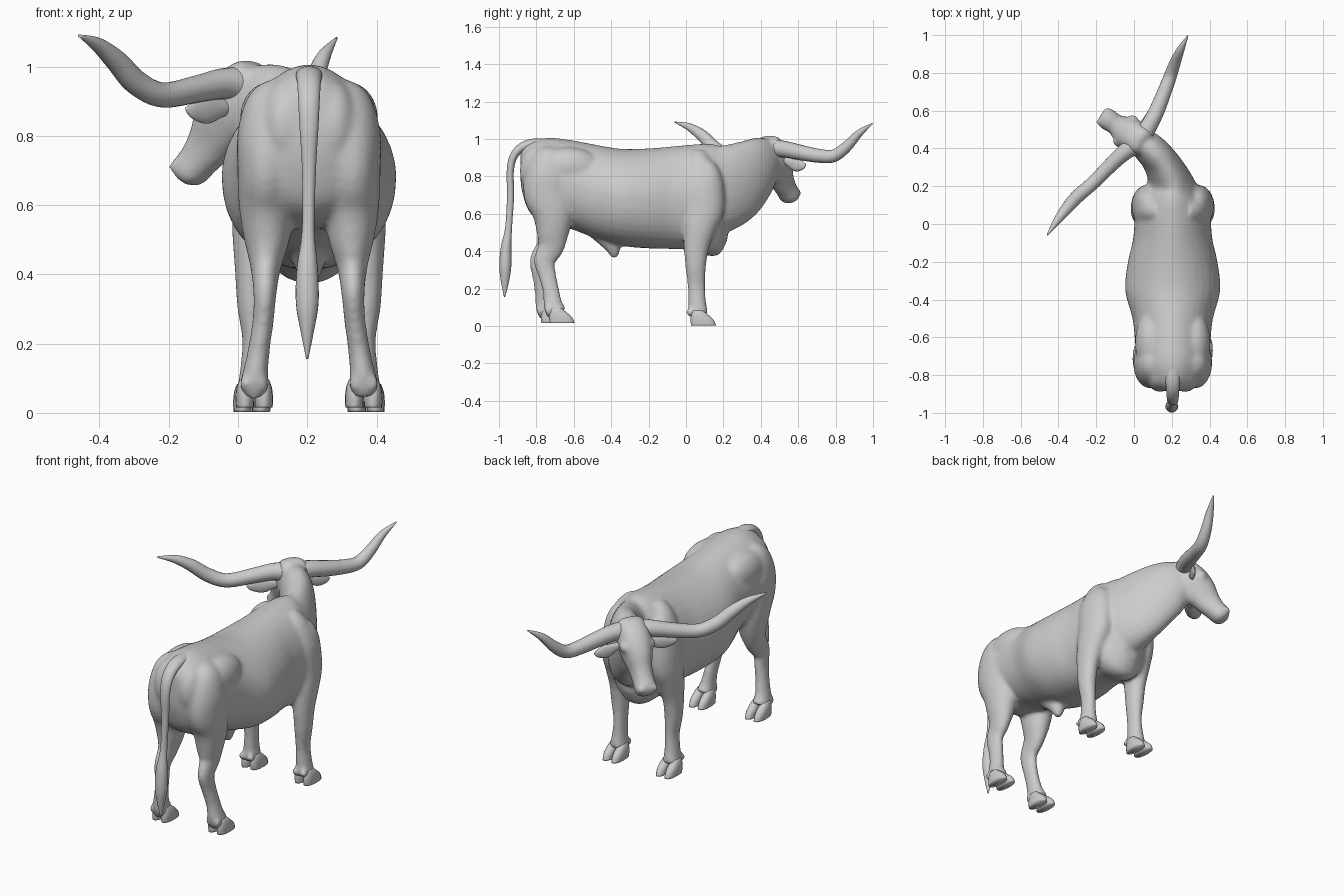
import bpy, bmesh, math
from mathutils import Vector

if "Cube" in bpy.data.objects:
    bpy.data.objects.remove(bpy.data.objects["Cube"])

CX = 0.205  # centre line of the body
hide_grey = bpy.data.materials.new("hide grey")
hide_grey.diffuse_color = (0.6, 0.6, 0.6, 1)
hide_grey.use_nodes = True
hide_grey.node_tree.nodes["Principled BSDF"].inputs["Base Color"].default_value = hide_grey.diffuse_color


def spline(rows, steps):
    """Catmull-Rom through rows of numbers."""
    out, n = [], len(rows)
    for i in range(n - 1):
        p = [rows[max(0, min(n - 1, i + k))] for k in (-1, 0, 1, 2)]
        for s in range(steps):
            t = s / steps
            out.append([0.5 * (2 * b + (c - a) * t + (2 * a - 5 * b + 4 * c - d) * t * t
                               + (3 * b - a - 3 * c + d) * t ** 3) for a, b, c, d in zip(*p)])
    return out + [list(rows[-1])]


def loft(name, rows, up, steps=4, sides=24, power=2.0, top=None, axis=None, side_dir=None):
    """Tube through rows of x, y, z, half width, half height. power and top shape the lower and upper half.
    up sets the height direction; axis keeps all rings parallel; side_dir fixes the width direction."""
    rows = spline(rows, steps)
    pts = [Vector(r[:3]) for r in rows]
    bm = bmesh.new()
    rings = []
    for i, r in enumerate(rows):
        t = Vector(axis) if axis else (pts[min(i + 1, len(pts) - 1)] - pts[max(i - 1, 0)]).normalized()
        side = Vector(side_dir) if side_dir else t.cross(Vector(up)).normalized()
        v = side.cross(t)
        ring = []
        for k in range(sides):
            a = 2 * math.pi * k / sides
            c, s = math.cos(a), math.sin(a)
            p = top if top and s > 0 else power
            c = math.copysign(abs(c) ** (2 / p), c)
            s = math.copysign(abs(s) ** (2 / p), s)
            ring.append(bm.verts.new(pts[i] + side * c * r[3] + v * s * r[4]))
        rings.append(ring)
    for a, b in zip(rings, rings[1:]):
        for k in range(sides):
            j = (k + 1) % sides
            bm.faces.new((a[k], a[j], b[j], b[k]))
    bm.faces.new(rings[0][::-1])
    bm.faces.new(rings[-1])
    return finish(name, bm)


def ball(name, loc, size):
    bm = bmesh.new()
    bmesh.ops.create_uvsphere(bm, u_segments=20, v_segments=12, radius=1)
    for v in bm.verts:
        v.co = Vector(a * b for a, b in zip(v.co, size)) + Vector(loc)
    return finish(name, bm)


def finish(name, bm):
    bmesh.ops.recalc_face_normals(bm, faces=bm.faces)
    me = bpy.data.meshes.new(name)
    bm.to_mesh(me)
    bm.free()
    me.materials.append(hide_grey)
    ob = bpy.data.objects.new(name, me)
    bpy.context.collection.objects.link(ob)
    me.polygons.foreach_set("use_smooth", [True] * len(me.polygons))
    return ob


skin = []  # parts fused into one hide

# barrel: y, belly height, back height, half width
barrel = [(-.885, .78, .92, .04), (-.872, .70, .95, .09), (-.83, .60, .985, .15),
          (-.74, .54, 1.007, .19), (-.62, .52, .995, .20), (-.50, .475, .973, .213),
          (-.35, .43, .948, .252), (-.20, .415, .95, .237), (-.08, .412, .96, .21),
          (.03, .405, .97, .20), (.12, .375, .975, .18), (.18, .385, .96, .14), (.222, .46, .91, .08)]
skin.append(loft("barrel", [(CX, y, (a + b) / 2, w, (b - a) / 2) for y, a, b, w in barrel],
                 (0, 0, 1), sides=36, power=2.2, top=1.85, axis=(0, 1, 0)))

# neck bending towards the head
skin.append(loft("neck", [(CX, .08, .72, .15, .25), (.20, .17, .735, .14, .24), (.178, .26, .768, .108, .218),
                          (.13, .345, .822, .092, .184), (.075, .405, .867, .085, .152),
                          (.02, .45, .89, .07, .115)], (0, 0, 1)))

# head: distance forward, height, half width, half depth
HEAD, FWD, LAT = Vector((.02, .45, 0)), Vector((-.836, .549, 0)), Vector((.549, .836, 0))


def on_head(s, z, lateral=0):
    return tuple(HEAD + FWD * s + LAT * lateral + Vector((0, 0, z)))


head = [(-.04, 1.0, .045, .02), (-.03, .988, .07, .05), (.0, .945, .082, .078), (.04, .89, .087, .092),
        (.08, .832, .074, .09), (.12, .776, .058, .072), (.16, .73, .055, .058),
        (.19, .699, .058, .053), (.208, .68, .046, .037), (.214, .673, .02, .015)]
skin.append(loft("head", [on_head(s, z) + (w, d) for s, z, w, d in head], tuple(FWD), power=2.2))
for m in (-1, 1):
    skin.append(ball("brow", on_head(.078, .895, m * .068), (.03, .03, .028)))
    skin.append(ball("nostril", on_head(.216, .712, m * .034), (.022, .022, .02)))

# legs: sideways offset, y, z, half width, half length
front = [(.07, .07, .93, .03, .04), (.10, .07, .87, .06, .07), (.128, .085, .76, .08, .11),
         (.142, .093, .63, .078, .112), (.156, .073, .53, .067, .09), (.165, .055, .42, .05, .068),
         (.165, .052, .31, .043, .055), (.16, .056, .21, .033, .047), (.163, .06, .12, .037, .049),
         (.165, .068, .055, .046, .052)]
hind = [(.07, -.72, .94, .04, .05), (.10, -.73, .89, .08, .10), (.115, -.735, .80, .092, .13),
        (.122, -.73, .70, .085, .137), (.123, -.712, .60, .08, .11), (.122, -.713, .50, .066, .087),
        (.125, -.728, .42, .044, .07), (.127, -.768, .35, .034, .058), (.132, -.758, .27, .031, .048),
        (.145, -.742, .18, .032, .045), (.155, -.732, .11, .038, .052), (.158, -.71, .065, .046, .057)]
for m in (-1, 1):
    for name, leg, base, stride in (("front", front, .003, 0), ("hind", hind, .015, .022 * m)):
        rows = [(CX + m * o, y + stride * min(1, max(0, (.5 - z) / .3)), z, a, b) for o, y, z, a, b in leg]
        skin.append(loft(name + "_leg", rows, (0, 1, 0)))
        hx, y = rows[-1][:2]
        for k in (-1, 1):
            x = hx + k * .027
            # cloven toe and dew claw
            loft(name + "_toe", [(x, y - .005, base + .08, .016, .028), (x, y + .005, base + .058, .024, .045),
                                 (x, y + .018, base + .03, .027, .062), (x, y + .026, base, .026, .067)],
                 (0, 1, 0), steps=3, sides=16, power=2.3, axis=(0, 0, 1))
            skin.append(ball("dew_claw", (x, y - .05, base + .07), (.016, .02, .024)))
    # hip and pin bones, shoulder point
    skin.append(ball("hip_bone", (CX + m * .115, -.63, .85), (.085, .17, .105)))
    skin.append(ball("pin_bone", (CX + m * .07, -.80, .83), (.07, .09, .13)))
    skin.append(ball("shoulder_point", (CX + m * .125, .11, .70), (.085, .098, .19)))

# sheath under the belly
skin.append(loft("sheath", [(CX, -.47, .52, .06, .06), (CX, -.40, .44, .047, .047), (CX, -.385, .39, .03, .03),
                            (CX, -.385, .362, .013, .013)], (0, 1, 0)))

# fuse the hide
for ob in bpy.context.selected_objects:
    ob.select_set(False)
for ob in skin:
    ob.select_set(True)
bpy.context.view_layer.objects.active = skin[0]
bpy.ops.object.join()
body = bpy.context.view_layer.objects.active
body.name = "body"
mod = body.modifiers.new("fuse", "REMESH")
mod.mode, mod.voxel_size, mod.use_smooth_shade = "VOXEL", .010, True
mod = body.modifiers.new("soften", "SMOOTH")
mod.factor, mod.iterations = .5, 12

# ears hanging under the horns
for name, a, b in (("left_ear", (-.02, .41, .893), (-.15, .29, .882)), ("right_ear", (.045, .53, .893), (.12, .64, .866))):
    a, b = Vector(a), Vector(b)
    rows = [(0, .014, .018), (.25, .014, .028), (.55, .014, .037), (.85, .01, .024), (1, .003, .005)]
    loft(name, [tuple(a.lerp(b, t) - Vector((0, 0, h * .4))) + (w, h) for t, w, h in rows], (0, 0, 1), sides=16)

# horns: x, y, z, radius
horns = {"left_horn": [(.01, .42, .95, .05), (-.05, .38, .95, .044), (-.12, .315, .935, .039), (-.22, .215, .918, .036),
                       (-.295, .15, .955, .036), (-.35, .09, 1.015, .032), (-.405, .02, 1.063, .021),
                       (-.46, -.06, 1.09, .003)],
         "right_horn": [(.04, .46, .95, .05), (.085, .53, .945, .044), (.125, .61, .928, .041), (.165, .71, .91, .037),
                        (.195, .79, .91, .034), (.22, .86, .96, .029), (.248, .925, 1.03, .02),
                        (.285, .997, 1.083, .003)]}
for name, rows in horns.items():
    loft(name, [r + (r[3],) for r in rows], (.2, -.1, 1), sides=20)

# tail with a tufted end
loft("tail", [(CX, -.76, .972, .04, .03), (CX, -.83, .972, .038, .028), (CX, -.885, .95, .034, .024),
              (CX, -.925, .90, .031, .021), (CX, -.94, .82, .027, .019), (CX, -.938, .70, .02, .019),
              (.203, -.948, .53, .018, .018), (.2, -.962, .42, .03, .028), (.2, -.966, .32, .033, .032),
              (.2, -.968, .24, .02, .022), (.2, -.97, .155, .003, .003)], None, sides=20, side_dir=(1, 0, 0))
